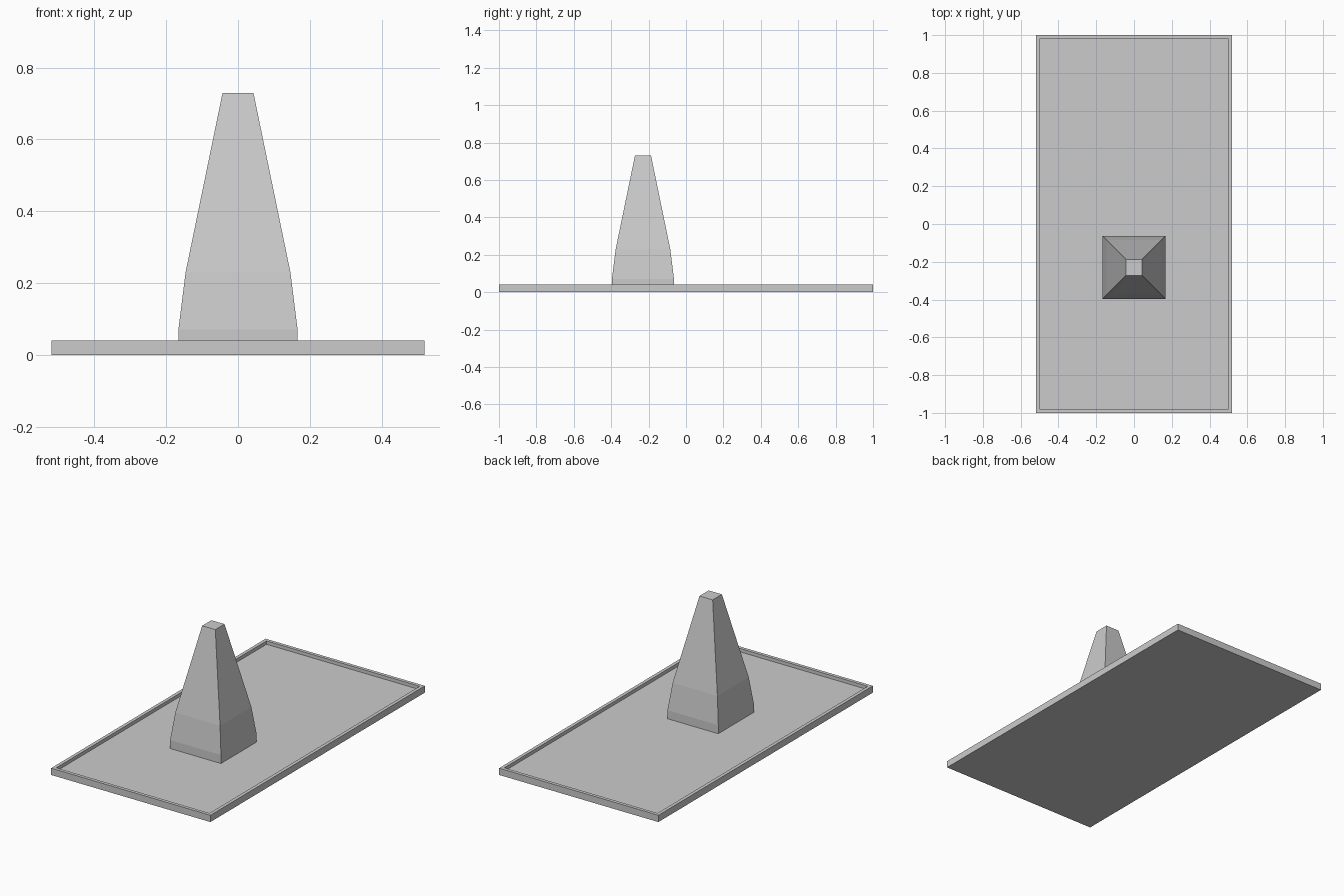
import bpy, bmesh

if "Cube" in bpy.data.objects:
    bpy.data.objects.remove(bpy.data.objects["Cube"])


def ring(bm, hx, hy, z, cy=0.0):
    """Rectangular loop of four vertices."""
    return [bm.verts.new((sx * hx, cy + sy * hy, z))
            for sx, sy in ((-1, -1), (1, -1), (1, 1), (-1, 1))]


def loft(name, sections, cy=0.0):
    """Closed solid through a stack of rectangles (half x, half y, z)."""
    bm = bmesh.new()
    rings = [ring(bm, hx, hy, z, cy) for hx, hy, z in sections]
    for a, b in zip(rings, rings[1:]):
        for i in range(4):
            j = (i + 1) % 4
            bm.faces.new((a[i], a[j], b[j], b[i]))
    bm.faces.new(rings[0][::-1])
    bm.faces.new(rings[-1])
    bmesh.ops.recalc_face_normals(bm, faces=bm.faces)
    mesh = bpy.data.meshes.new(name)
    bm.to_mesh(mesh)
    bm.free()
    obj = bpy.data.objects.new(name, mesh)
    bpy.context.collection.objects.link(obj)
    return obj


FLOOR = 0.02

# Shallow tray: outer wall, rim, inner wall down to the recessed floor
loft("tray", [(0.52, 1.0, 0.0), (0.52, 1.0, 0.04),
              (0.50, 0.98, 0.04), (0.50, 0.98, FLOOR)])

# Tapered square tower: upright foot, slight lean, steeper upper taper
tower_profile = [(0.166, FLOOR), (0.166, 0.07), (0.146, 0.23), (0.043, 0.73)]
loft("tower", [(h, h, z) for h, z in tower_profile], cy=-0.23)
